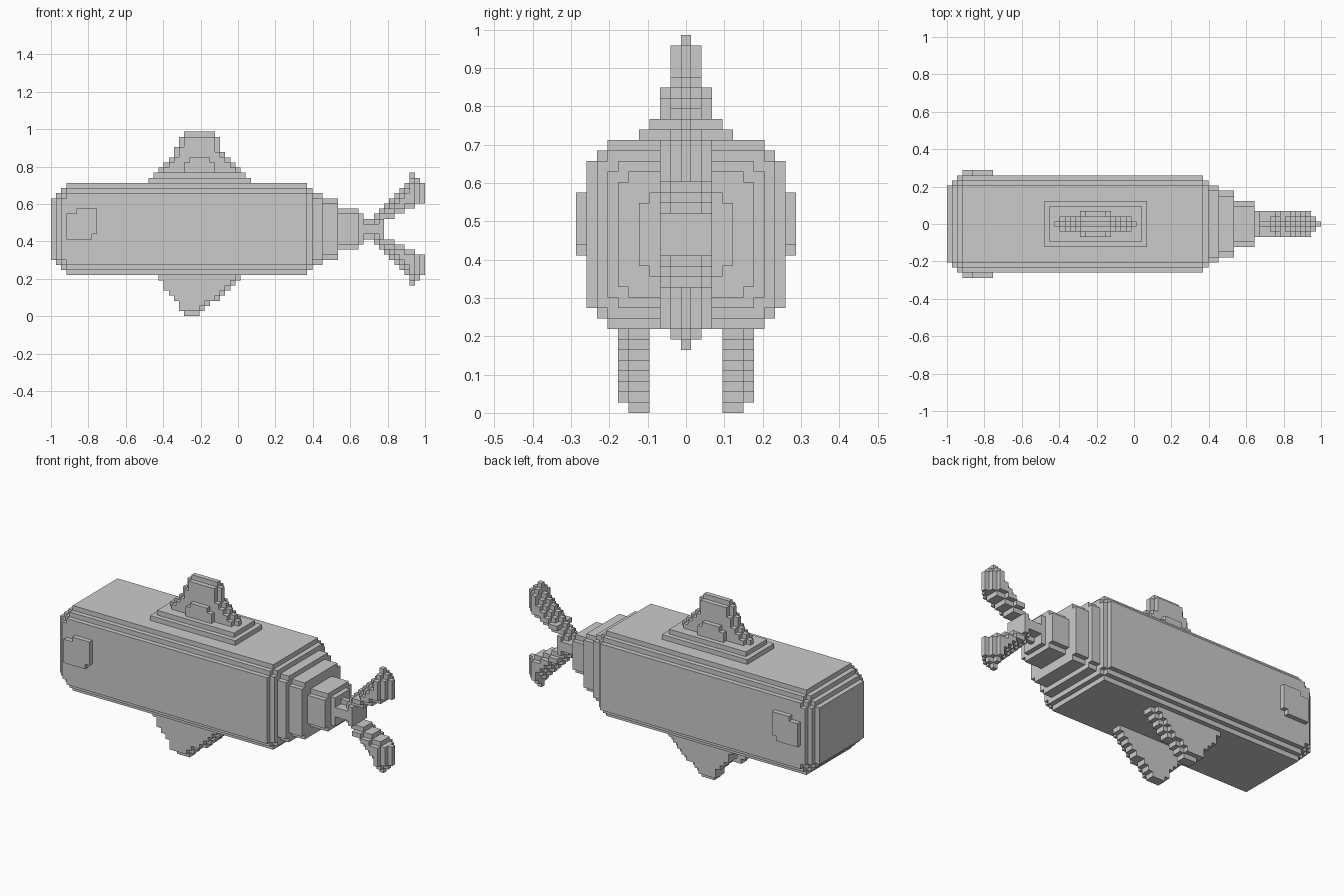
import bpy, bmesh
from mathutils import Vector

if "Cube" in bpy.data.objects:
    bpy.data.objects.remove(bpy.data.objects["Cube"])

V = 2 / 73            # one block; the model is 73 x 21 x 36 blocks
parts = {}            # part name -> set of (x, y, z) cells, y = 0 is the middle
MID = 17              # height of the body axis


def fill(name, x0, x1, y0, y1, z0, z1):
    cells = parts.setdefault(name, set())
    cells.update((x, y, z) for x in range(x0, x1)
                 for y in range(y0, y1 + 1) for z in range(z0, z1))


# Body: slices with stepped corners, each (x0, x1, list of (half y, half z))
slices = [
    (0, 1, [(7, 6)]),
    (1, 2, [(8, 6), (7, 7)]),
    (2, 3, [(9, 6), (8, 7), (7, 8)]),
    (3, 50, [(9, 7), (8, 8), (7, 9)]),
    (50, 51, [(8, 7), (7, 8)]),
    (51, 53, [(7, 6), (6, 7)]),
    (53, 56, [(6, 5), (5, 6)]),
    (56, 60, [(4, 3), (3, 4)]),
    (60, 61, [(2, 3)]),
]
for x0, x1, rects in slices:
    for hy, hz in rects:
        fill("body", x0, x1, -hy, hy, MID - hz, MID + hz)

# Eyes: thin plates with two clipped corners
for name, y in (("eye_right", -10), ("eye_left", 10)):
    fill(name, 3, 9, y, y, 15, 21)
    parts[name] -= {(3, y, 20), (4, y, 20), (8, y, 15)}

# Dorsal fin: stepped base, thin blade and a thicker core
fill("dorsal_fin", 19, 39, -4, 4, 26, 27)
fill("dorsal_fin", 20, 38, -3, 3, 27, 28)
blade = [(21, 37), (22, 36), (23, 35), (24, 34), (24, 33), (25, 33), (25, 33), (26, 32)]
for i, (a, b) in enumerate(blade):
    fill("dorsal_fin", a, b, 0, 0, 28 + i, 29 + i)
    if i < 7:
        fill("dorsal_fin", a + 1, b - 1, -1, 1, 28 + i, 29 + i)
fill("dorsal_fin", 26, 32, -2, 2, 28, 30)
fill("dorsal_fin", 27, 31, -2, 2, 30, 31)

# Belly fins: a mirrored pair, the outer layer slightly smaller
rows = [(26, 29), (25, 30), (25, 31), (24, 33), (23, 34), (22, 35), (22, 36), (21, 37)]
for name, s in (("belly_fin_right", -1), ("belly_fin_left", 1)):
    for z, (a, b) in enumerate(rows):
        for y in (4, 5):
            fill(name, a, b, s * y, s * y, z, z + 1)
        if z:
            fill(name, a, b - 1, s * 6, s * 6, z, z + 1)

# Tail: two mirrored lobes from (bottom, top) columns, rounded across y
columns = [(17, 19), (17, 19), (17, 20), (17, 21), (19, 22), (19, 23),
           (20, 24), (20, 25), (21, 26), (21, 28), (22, 27), (22, 26)]
for i, (lo, hi) in enumerate(columns):
    x = 61 + i
    for hy in range(3):
        if x >= 73 - hy:
            continue
        top = hi - hy
        bottom = lo + (1 if hy == 2 and lo > 17 else 0)
        fill("tail", x, x + 1, -hy, hy, bottom, max(top, bottom + 1))
        fill("tail", x, x + 1, -hy, hy, 2 * MID - max(top, bottom + 1), 2 * MID - bottom)

# Turn the cells into shells, keeping only exposed faces
solid = set().union(*parts.values())


def build(name, cells):
    bm = bmesh.new()
    verts = {}

    def vert(p):
        if p not in verts:
            verts[p] = bm.verts.new(Vector((p[0] * V - 1, (p[1] - 0.5) * V, p[2] * V)))
        return verts[p]

    for c in cells:
        for axis in range(3):
            for side in (0, 1):
                n = list(c)
                n[axis] += 2 * side - 1
                if tuple(n) in solid:
                    continue
                u, w = (axis + 1) % 3, (axis + 2) % 3
                corners = []
                for du, dw in ((0, 0), (1, 0), (1, 1), (0, 1)):
                    p = list(c)
                    p[axis] += side
                    p[u] += du
                    p[w] += dw
                    corners.append(vert(tuple(p)))
                if not side:
                    corners.reverse()
                if not bm.faces.get(corners):
                    bm.faces.new(corners)
    mesh = bpy.data.meshes.new(name)
    bm.to_mesh(mesh)
    bm.free()
    bpy.context.collection.objects.link(bpy.data.objects.new(name, mesh))


for name, cells in parts.items():
    build(name, cells)
